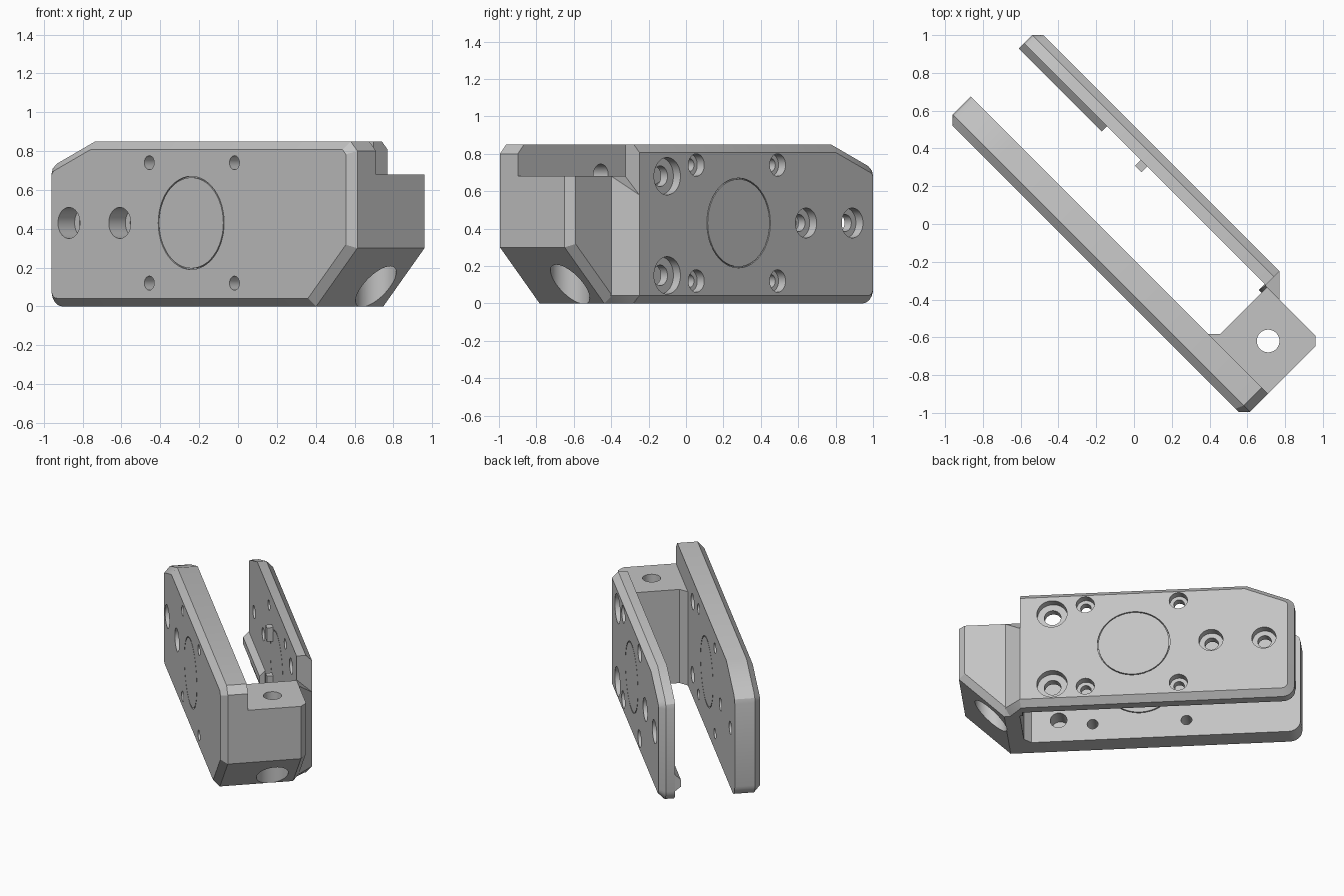
import bpy, bmesh
from math import sin, cos, pi, radians
from mathutils import Matrix, Vector

if "Cube" in bpy.data.objects:
    bpy.data.objects.remove(bpy.data.objects["Cube"])

# The part is laid out lengthwise on (u, v, z), then turned 45 degrees
TURN = Matrix.Rotation(radians(-45), 4, 'Z')
CH = 0.042
MID = 0.43

grey = bpy.data.materials.new("plain_grey")
grey.use_nodes = True
grey.diffuse_color = (0.55, 0.55, 0.55, 1)
grey.node_tree.nodes["Principled BSDF"].inputs["Base Color"].default_value = (0.55, 0.55, 0.55, 1)


def finish(name, bm):
    bmesh.ops.recalc_face_normals(bm, faces=bm.faces)
    bm.transform(TURN)
    mesh = bpy.data.meshes.new(name)
    bm.to_mesh(mesh)
    bm.free()
    mesh.materials.append(grey)
    ob = bpy.data.objects.new(name, mesh)
    bpy.context.collection.objects.link(ob)
    return ob


def loft(bm, rings, closed=False):
    """Skin a row of equal point rings, capped unless closed on itself."""
    rows = [[bm.verts.new(p) for p in ring] for ring in rings]
    pairs = list(zip(rows, rows[1:]))
    if closed:
        pairs.append((rows[-1], rows[0]))
    else:
        bm.faces.new(rows[0])
        bm.faces.new(rows[-1])
    n = len(rows[0])
    for a, b in pairs:
        for i in range(n):
            j = (i + 1) % n
            bm.faces.new((a[i], a[j], b[j], b[i]))


def inset(profile, d):
    """Move every edge of a counter-clockwise profile inward by d."""
    out = []
    pts = [Vector(p) for p in profile]
    for i, p in enumerate(pts):
        e1 = (p - pts[i - 1]).normalized()
        e2 = (pts[(i + 1) % len(pts)] - p).normalized()
        n1, n2 = Vector((-e1.y, e1.x)), Vector((-e2.y, e2.x))
        out.append(p + (n1 + n2) * d / (1 + n1.dot(n2)))
    return out


def slab(name, profile, inner, shoulder, outer, keep=lambda p, q: q):
    """Plate with a chamfered outer rim; keep() holds chosen edges square."""
    small = [keep(p, q) for p, q in zip(profile, inset(profile, CH))]
    bm = bmesh.new()
    loft(bm, [[(u, v, z) for u, z in prof] for prof, v in
              ((profile, inner), (profile, shoulder), (small, outer))])
    return finish(name, bm)


def hull(name, points):
    bm = bmesh.new()
    for p in points:
        bm.verts.new(p)
    bmesh.ops.convex_hull(bm, input=bm.verts)
    return finish(name, bm)


def circle_v(u, z, r, v):
    return [(u + r * cos(2 * pi * i / 48), v, z + r * sin(2 * pi * i / 48)) for i in range(48)]


def circle_z(u, v, r, z):
    return [(u + r * cos(2 * pi * i / 48), v + r * sin(2 * pi * i / 48), z) for i in range(48)]


def groove(bm, u, z, v, r=0.24, w=0.006, d=0.012):
    loft(bm, [circle_v(u, z, a, b) for a, b in
              ((r, v - d), (r, v + d), (r - w, v + d), (r - w, v - d))], True)


def cut(ob, bm):
    cutter = finish("cutter", bm)
    cutter.hide_render = True
    mod = ob.modifiers.new("holes", 'BOOLEAN')
    mod.operation = 'DIFFERENCE'
    mod.solver = 'EXACT'
    mod.object = cutter
    bpy.context.view_layer.objects.active = ob
    bpy.ops.object.modifier_apply(modifier=mod.name)
    bpy.data.objects.remove(cutter)


# Shared free end: sloped top corner and rounded bottom corner
R = 0.08
END = -1.089
free_end = [(-0.77, 0.85), (-1.05, 0.735), (-1.08, 0.71), (END, 0.68)]
free_end += [(END + R - R * cos(a), R - R * sin(a)) for a in (radians(15 * k) for k in range(7))]

# Front plate
front = slab("front_plate",
             free_end + [(0.838, 0), (1.138, 0.3), (1.138, 0.80), (1.09, 0.85)],
             -0.134, -0.269, -0.311)
bm = bmesh.new()
for u in (-0.92, -0.55):
    loft(bm, [circle_v(u, MID, 0.08, -0.4), circle_v(u, MID, 0.08, -0.19),
              circle_v(u, MID, 0.045, -0.19), circle_v(u, MID, 0.045, 0)])
for z in (0.12, 0.74):
    for u in (-0.335, 0.285):
        loft(bm, [circle_v(u, z, 0.036, -0.4), circle_v(u, z, 0.036, 0)])
for z in (0.16, 0.69):
    loft(bm, [circle_v(0.51, z, 0.055, -0.25), circle_v(0.51, z, 0.055, 0)])
for v in (-0.311, -0.134):
    groove(bm, -0.03, MID, v)
cut(front, bm)

# Back plate
back = slab("back_plate", free_end + [(0.721, 0), (0.721, 0.85)], 0.264, 0.326, 0.368,
            lambda p, q: (p[0], q[1]) if p[0] > 0.7 else q)
bm = bmesh.new()
holes = [(0.51, z, 0.1, 0.055) for z in (0.15, 0.68)]
holes += [(u, z, 0.06, 0.035) for u in (-0.325, 0.29) for z in (0.12, 0.74)]
holes += [(u, MID, 0.08, 0.045) for u in (-0.89, -0.54)]
for u, z, big, small in holes:
    loft(bm, [circle_v(u, z, big, 0.45), circle_v(u, z, big, 0.315),
              circle_v(u, z, small, 0.315), circle_v(u, z, small, 0.2)])
for v in (0.264, 0.368):
    groove(bm, -0.03, MID, v)
cut(back, bm)

# End block joining the plates, with a stepped vertical bore
block = slab("end_block",
             [(0.735, 0.68), (0.735, 0), (0.838, 0), (1.138, 0.3), (1.138, 0.68)],
             -0.136, 0.22, 0.262,
             lambda p, q: (p[0] if p[0] < 0.74 else q[0], p[1] if p[1] > 0.67 else q[1]))
bm = bmesh.new()
loft(bm, [circle_z(0.94, 0.064, r, z) for r, z in
          ((0.105, -0.1), (0.105, 0.5), (0.06, 0.5), (0.06, 0.8))])
cut(block, bm)

# Corner web between block and back plate
hull("corner_web", [(0.715, 0.22, 0), (0.715, 0.326, 0), (0.80, 0.22, 0),
                    (0.721, 0.368, CH), (0.827, 0.262, CH), (0.827, 0.22, CH),
                    (0.721, 0.368, 0.58), (0.827, 0.262, 0.68), (0.827, 0.22, 0.68),
                    (0.721, 0.262, 0.68)])

# Inner corner bevel beside the front plate
hull("inner_bevel", [(u, v, z) for z in (0, 0.68) for u, v in
                     ((0.686, -0.136), (0.737, -0.085), (0.737, -0.136))])

# Guide rail and small stops on the inside of the back plate
hull("guide_rail", [(u, v, z) for u in (END, -0.467) for v, z in
                    ((0.266, 0.08), (0.226, 0.11), (0.226, 0.16), (0.266, 0.20))])
for i, z in enumerate((0.25, 0.60)):
    hull(f"stop_{i + 1}", [(-0.19 + a, v, z + b) for a in (-0.025, 0.025)
                           for b in (-0.05, 0.05) for v in (0.222, 0.27)])

# Smooth bores, crisp edges
for ob in bpy.context.collection.objects:
    ob.select_set(ob.type == 'MESH')
bpy.ops.object.shade_smooth_by_angle(angle=radians(25))
